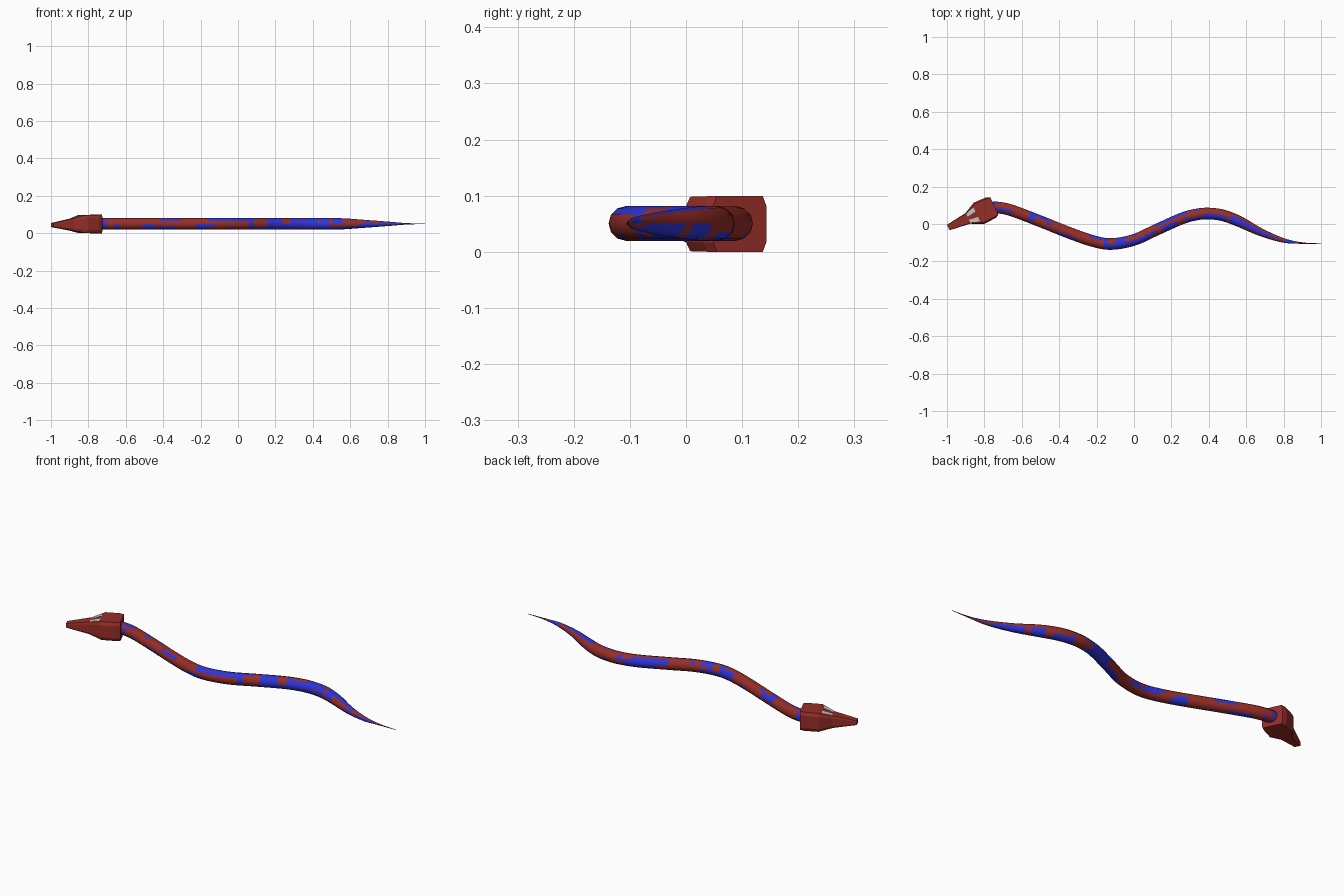
import bpy, math, random
from mathutils import Vector

if "Cube" in bpy.data.objects:
    bpy.data.objects.remove(bpy.data.objects["Cube"])

random.seed(11)


def material(name, rgb):
    m = bpy.data.materials.new(name)
    m.diffuse_color = (*rgb, 1)
    m.use_nodes = True
    m.node_tree.nodes["Principled BSDF"].inputs["Base Color"].default_value = m.diffuse_color
    return m


RED = material("red", (0.31, 0.027, 0.021))
BLUE = material("blue", (0.028, 0.035, 0.69))
WHITE = material("white", (0.65, 0.62, 0.62))


def mesh_object(name, verts, faces, mats):
    me = bpy.data.meshes.new(name)
    me.from_pydata(verts, [], faces)
    ob = bpy.data.objects.new(name, me)
    bpy.context.collection.objects.link(ob)
    for m in mats:
        me.materials.append(m)
    return ob


def loft(rings):
    # skin a list of equal-length rings and cap both ends
    n = len(rings[0])
    verts = [v for r in rings for v in r]
    faces = [(i * n + j, i * n + (j + 1) % n, (i + 1) * n + (j + 1) % n, (i + 1) * n + j)
             for i in range(len(rings) - 1) for j in range(n)]
    last = (len(rings) - 1) * n
    faces += [tuple(reversed(range(n))), tuple(range(last, last + n))]
    return verts, faces


# body: wavy tapering tube (x, y, radius)
PATH = [(-0.77, 0.088, .031), (-0.72, 0.087, .031), (-0.65, 0.071, .031), (-0.5, 0.014, .031),
        (-0.35, -0.046, .031), (-0.22, -0.091, .031), (-0.12, -0.107, .031), (0, -0.085, .031),
        (0.12, -0.031, .031), (0.25, 0.027, .031), (0.33, 0.05, .031), (0.4, 0.056, .031),
        (0.48, 0.045, .031), (0.57, 0.01, .029), (0.68, -0.045, .021), (0.8, -0.088, .012),
        (0.9, -0.102, .004), (1.0, -0.105, .001)]
P = [Vector(p) for p in PATH]
P = [2 * P[0] - P[1]] + P + [2 * P[-1] - P[-2]]
STEPS, SIDES = 5, 12
pts = []
for a, b, c, d in zip(P, P[1:], P[2:], P[3:]):
    for k in range(STEPS):
        t = k / STEPS
        pts.append(0.5 * (2 * b + (c - a) * t + (2 * a - 5 * b + 4 * c - d) * t ** 2
                          + (3 * b - a - 3 * c + d) * t ** 3))
pts.append(P[-2])
rings = []
for i, p in enumerate(pts):
    q = pts[min(i + 1, len(pts) - 1)] - pts[max(i - 1, 0)]
    side = Vector((-q.y, q.x, 0)).normalized()
    ring = []
    for j in range(SIDES):
        w = math.tau * j / SIDES
        ring.append(Vector((p.x, p.y, .0505)) + max(p.z, .001) * (side * math.cos(w) + Vector((0, 0, math.sin(w)))))
    rings.append(ring)
body = mesh_object("body", *loft(rings), [RED, BLUE])

# blotchy skin: blocks of colour run along the body
row = [0] * SIDES
for i in range(len(rings) - 1):
    for _ in range(2):
        start, colour = random.randrange(SIDES), random.randint(0, 1)
        for j in range(random.randint(1, 4)):
            row[(start + j) % SIDES] = colour
    for j in range(SIDES):
        body.data.polygons[i * SIDES + j].material_index = row[j]
for f in body.data.polygons:
    f.use_smooth = len(f.vertices) == 4

# head: boxy faceted loft along its own turned axis (distance, half width, bottom, top)
ANGLE = math.radians(25)
AXIS = Vector((math.cos(ANGLE), math.sin(ANGLE), 0))
ACROSS = Vector((-AXIS.y, AXIS.x, 0))
NOSE = Vector((-0.993, -0.019, 0))


def head_point(s, t, z):
    return NOSE + AXIS * s + ACROSS * t + Vector((0, 0, z))


SECTIONS = [(0, .016, .033, .055), (.115, .031, .014, .078), (.18, .063, .001, .098),
            (.25, .061, 0, .099), (.272, .052, 0, .099)]
rings = []
for s, w, lo, hi in SECTIONS:
    c = .17 * (hi - lo)
    outline = [(w, lo + c), (w, hi - c), (.87 * w, hi), (-.87 * w, hi),
               (-w, hi - c), (-w, lo + c), (-.87 * w, lo), (.87 * w, lo)]
    rings.append([head_point(s, t, z) for t, z in outline])
mesh_object("head", *loft(rings), [RED])

# eyes: thin pale plates on the brow slope
for name, sgn in (("left_eye", 1), ("right_eye", -1)):
    rings = []
    for s, t0, t1 in ((.118, .009, .025), (.168, .016, .042)):
        z = .078 + (s - .115) / .065 * .02
        rings.append([head_point(s, sgn * t, z + dz)
                      for t, dz in ((t0, -.002), (t1, -.002), (t1, .0015), (t0, .0015))][::sgn])
    mesh_object(name, *loft(rings), [WHITE])
